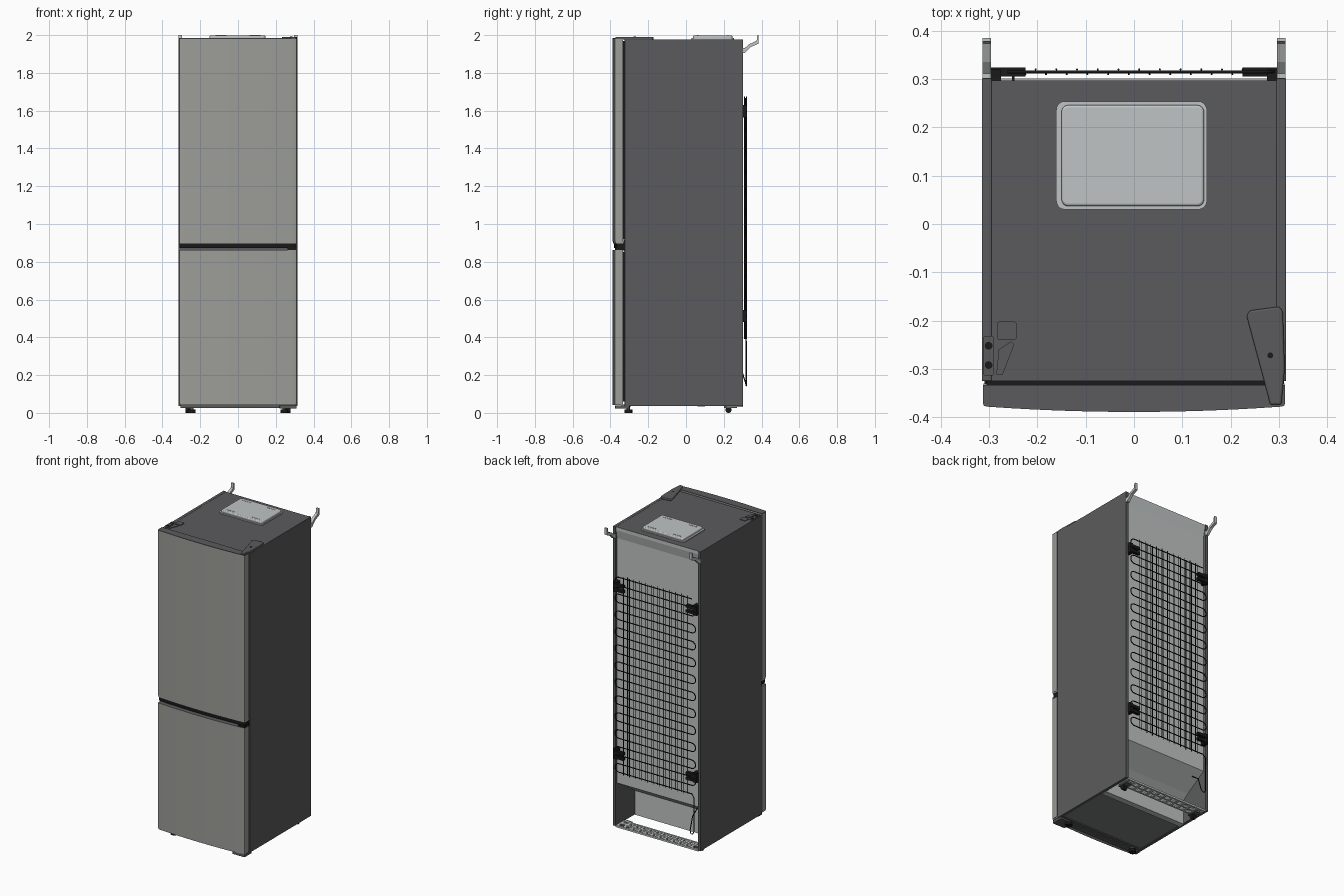
import bpy, bmesh, math
from mathutils import Vector

if "Cube" in bpy.data.objects:
    bpy.data.objects.remove(bpy.data.objects["Cube"])


def material(name, r, g, b):
    m = bpy.data.materials.new(name)
    m.diffuse_color = (r, g, b, 1)
    m.use_nodes = True
    m.node_tree.nodes["Principled BSDF"].inputs["Base Color"].default_value = m.diffuse_color
    return m


STEEL = material("door grey", 0.335, 0.335, 0.315)
DARK = material("cabinet dark grey", 0.105, 0.105, 0.11)
LIGHT = material("light grey", 0.53, 0.55, 0.55)
MID = material("underside grey", 0.2, 0.21, 0.205)
BLACK = material("black", 0.01, 0.01, 0.01)


def finish(name, bm, mats, bevel=0, smooth=False):
    bmesh.ops.recalc_face_normals(bm, faces=bm.faces)
    me = bpy.data.meshes.new(name)
    bm.to_mesh(me)
    bm.free()
    ob = bpy.data.objects.new(name, me)
    bpy.context.collection.objects.link(ob)
    for m in mats:
        me.materials.append(m)
    if bevel:
        mod = ob.modifiers.new("bevel", 'BEVEL')
        mod.width, mod.segments = bevel, 3
        mod.limit_method = 'ANGLE'
    if smooth or bevel:
        bpy.ops.object.select_all(action='DESELECT')
        bpy.context.view_layer.objects.active = ob
        ob.select_set(True)
        bpy.ops.object.shade_smooth_by_angle(angle=math.radians(30))
    return ob


def prism(name, pts, axis, lo, hi, mats, rule=None, bevel=0, smooth=False):
    """Extrude an outline: axis 'x' takes (y, z) points, axis 'z' takes (x, y)."""
    bm = bmesh.new()

    def at(p, d):
        return (d, p[0], p[1]) if axis == 'x' else (p[0], p[1], d)
    a = [bm.verts.new(at(p, lo)) for p in pts]
    b = [bm.verts.new(at(p, hi)) for p in pts]
    bm.faces.new(a)
    bm.faces.new(b)
    for i in range(len(pts)):
        j = (i + 1) % len(pts)
        bm.faces.new((a[i], a[j], b[j], b[i]))
    bmesh.ops.recalc_face_normals(bm, faces=bm.faces)
    if rule:
        for f in bm.faces:
            f.material_index = rule(f)
    return finish(name, bm, mats, bevel, smooth)


def box(name, x0, x1, y0, y1, z0, z1, mat, bevel=0):
    return prism(name, [(x0, y0), (x1, y0), (x1, y1), (x0, y1)], 'z', z0, z1, [mat], bevel=bevel)


def rounded(x0, x1, y0, y1, r):
    pts = []
    for k, (cx, cy) in enumerate([(x1 - r, y1 - r), (x0 + r, y1 - r), (x0 + r, y0 + r), (x1 - r, y0 + r)]):
        for i in range(6):
            t = math.pi / 2 * (k + i / 5)
            pts.append((cx + r * math.cos(t), cy + r * math.sin(t)))
    return pts


def cylinder(name, centre, r, depth, axis, mat):
    bm = bmesh.new()
    bmesh.ops.create_cone(bm, cap_ends=True, segments=20, radius1=r, radius2=r, depth=depth)
    rot = Vector((0, 0, 1)).rotation_difference(Vector(axis)).to_matrix()
    bmesh.ops.rotate(bm, verts=bm.verts, matrix=rot)
    bmesh.ops.translate(bm, verts=bm.verts, vec=centre)
    return finish(name, bm, [mat], smooth=True)


def wires(name, paths, r, mat):
    cu = bpy.data.curves.new(name, 'CURVE')
    cu.dimensions = '3D'
    cu.bevel_depth, cu.bevel_resolution, cu.use_fill_caps = r, 1, True
    for path in paths:
        s = cu.splines.new('POLY')
        s.points.add(len(path) - 1)
        for p, q in zip(s.points, path):
            p.co = (*q, 1)
    cu.materials.append(mat)
    ob = bpy.data.objects.new(name, cu)
    bpy.context.collection.objects.link(ob)
    return ob


# Cabinet core with the machine niche cut out of the lower back
core = [(-0.325, 0.04), (0.10, 0.04), (0.10, 0.19), (0.14, 0.22), (0.285, 0.31),
        (0.285, 1.90), (0.297, 1.955), (0.297, 1.977), (-0.325, 1.977)]


def core_rule(f):
    n = f.normal
    if n.z < -0.9:
        return 2
    return 1 if n.y > 0.1 or n.z < -0.1 else 0


prism("cabinet_core", core, 'x', -0.3, 0.3, [DARK, LIGHT, MID], core_rule)

# Side walls with returned rear flanges
for side, s in (("left", -1), ("right", 1)):
    a, b = sorted((s * 0.315, s * 0.295))
    box(side + "_side_wall", a, b, -0.325, 0.302, 0.036, 1.978, DARK, 0.002)
    # Wall spacer bracket at the top of the back
    a, b = sorted((s * 0.314, s * 0.296))
    prism(side + "_wall_spacer",
          [(0.295, 1.905), (0.312, 1.905), (0.345, 1.938), (0.385, 1.955), (0.385, 2.0),
           (0.378, 2.0), (0.374, 1.97), (0.335, 1.952), (0.312, 1.932), (0.295, 1.932)],
          'x', a, b, [LIGHT])

# Doors: gently bowed front, dark end caps
outline = [(-0.313, -0.333), (-0.313, -0.37), (-0.311, -0.376)]
outline += [(x, -0.389 + 0.011 * (x / 0.305) ** 2) for x in [-0.305 + 0.61 * i / 24 for i in range(25)]]
outline += [(0.311, -0.376), (0.313, -0.37), (0.313, -0.333)]


def cap_rule(f):
    return 1 if abs(f.normal.z) > 0.9 else 0


for name, z0, z1 in (("lower_door", 0.05, 0.862), ("upper_door", 0.908, 1.98)):
    prism(name, outline, 'z', z0, z1, [STEEL, DARK], cap_rule, smooth=True)
    box(name + "_gasket", -0.305, 0.305, -0.334, -0.324, z0 + 0.01, z1 - 0.01, BLACK)
prism("upper_door_top_cap", outline, 'z', 1.98, 1.984, [DARK])
prism("lower_door_foot_cap", [(x * 0.99, y) for x, y in outline], 'z', 0.042, 0.05, [STEEL])

# Black grip channel between the doors
prism("grip_channel", [(x * 0.99, y + 0.008) for x, y in outline], 'z', 0.874, 0.898, [BLACK], smooth=True)
prism("grip_lip", [(x * 0.995, y + 0.003) for x, y in outline], 'z', 0.898, 0.908, [STEEL], smooth=True)
box("middle_hinge", 0.262, 0.31, -0.375, -0.325, 0.862, 0.876, BLACK)
box("door_gap_rail", -0.3, 0.3, -0.33, -0.32, 0.855, 0.915, DARK)

# Plinth strip and lower hinge
box("front_plinth", -0.305, 0.305, -0.345, -0.31, 0.026, 0.045, DARK)
box("lower_hinge", 0.22, 0.31, -0.375, -0.30, 0.022, 0.04, DARK, 0.003)

# Feet and rear wheels
for side, s in (("left", -1), ("right", 1)):
    cylinder(side + "_front_foot", (s * 0.245, -0.305, 0.009), 0.021, 0.018, (0, 0, 1), BLACK)
    cylinder(side + "_foot_stem", (s * 0.245, -0.305, 0.03), 0.009, 0.03, (0, 0, 1), DARK)
    cylinder(side + "_rear_wheel", (s * 0.265, 0.225, 0.016), 0.016, 0.025, (1, 0, 0), BLACK)
    box(side + "_wheel_bracket", s * 0.265 - 0.02, s * 0.265 + 0.02, 0.2, 0.27, 0.026, 0.04, DARK)

# Slotted floor rail of the machine niche
for i, y in enumerate((0.215, 0.252, 0.289)):
    box(f"floor_rail_{i}", -0.297, 0.297, y, y + 0.012, 0.03, 0.042, LIGHT)
for i in range(13):
    x = -0.288 + 0.576 * i / 12
    box(f"floor_rail_rib_{i}", x - 0.008, x + 0.008, 0.216, 0.3, 0.031, 0.041, LIGHT)

# Underside rim strips
for i, (y0, y1) in enumerate(((-0.32, -0.29), (0.06, 0.1))):
    box(f"underside_strip_{i}", -0.297, 0.297, y0, y1, 0.033, 0.041, DARK if i == 0 else LIGHT)

# Top cover plate with flange and raised centre
prism("top_cover_flange", rounded(-0.161, 0.151, 0.03, 0.254, 0.018), 'z', 1.976, 1.984, [LIGHT], smooth=True)
prism("top_cover", rounded(-0.15, 0.145, 0.037, 0.246, 0.014), 'z', 1.98, 1.998, [LIGHT], bevel=0.005)
for i, (x, y) in enumerate(((-0.09, 0.222), (0.09, 0.222), (-0.09, 0.062), (0.09, 0.062))):
    box(f"top_cover_rib_{i}", x - 0.03, x + 0.03, y - 0.003, y + 0.003, 1.996, 1.9995, LIGHT)

# Top hinge cover and the unused hinge fittings
prism("top_hinge_cover", [(0.233, -0.19), (0.24, -0.179), (0.3, -0.171), (0.308, -0.18), (0.312, -0.3),
                          (0.305, -0.374), (0.282, -0.374), (0.268, -0.32)], 'z', 1.976, 1.991, [DARK], bevel=0.004)
cylinder("hinge_cover_screw", (0.282, -0.272, 1.991), 0.006, 0.003, (0, 0, 1), BLACK)
prism("blank_cap", rounded(-0.284, -0.243, -0.24, -0.202, 0.006), 'z', 1.976, 1.981, [DARK])
prism("screw_plate", rounded(-0.312, -0.29, -0.314, -0.232, 0.005), 'z', 1.976, 1.982, [DARK])
prism("blank_wedge", [(-0.285, -0.312), (-0.272, -0.312), (-0.248, -0.25), (-0.254, -0.243),
                      (-0.28, -0.26)], 'z', 1.976, 1.981, [DARK])
for i, y in enumerate((-0.252, -0.292)):
    cylinder(f"plate_screw_{i}", (-0.301, y, 1.982), 0.008, 0.004, (0, 0, 1), BLACK)

# Condenser: serpentine tube with half-round bends
N, Z0, Z1, Y, HW = 24, 0.40, 1.665, 0.315, 0.262
pitch = (Z1 - Z0) / (N - 1)
tube = []
for k in range(N):
    z, s = Z1 - k * pitch, 1 if k % 2 == 0 else -1
    tube += [(-s * HW, Y, z), (s * HW, Y, z)]
    if k < N - 1:
        for i in range(1, 7):
            t = math.pi * i / 7
            tube.append((s * (HW + pitch / 2 * math.sin(t)), Y, z - pitch / 2 * (1 - math.cos(t))))
wires("condenser_tube", [tube], 0.0032, BLACK)

# Upright wires on both faces of the tube
rods = []
for i in range(22):
    x = -0.225 + 0.45 * i / 21
    y = Y + (0.005 if i % 2 else -0.005)
    rods.append([(x, y, Z0 - 0.01), (x, y, Z1 + 0.01)])
wires("condenser_wires", rods, 0.0022, BLACK)

# Drop pipe from condenser into the niche
wires("drop_pipe", [[(-0.262, Y, 0.40), (-0.28, Y + 0.004, 0.38), (-0.28, Y + 0.004, 0.16),
                     (-0.272, Y + 0.004, 0.142), (-0.258, Y + 0.004, 0.142), (-0.25, Y, 0.16),
                     (-0.25, 0.29, 0.24), (-0.25, 0.22, 0.29)]], 0.003, BLACK)

# Condenser mounting clips
for i, z in enumerate((0.515, 1.6)):
    for side, s in (("left", -1), ("right", 1)):
        for j, dz in enumerate((-0.02, 0.012)):
            a, b = sorted((s * 0.298, s * 0.225))
            box(f"{side}_clip_{i}_{j}", a, b, 0.305, 0.324, z + dz - 0.009, z + dz + 0.009, BLACK)
        a, b = sorted((s * 0.3, s * 0.275))
        box(f"{side}_clip_base_{i}", a, b, 0.284, 0.32, z - 0.035, z + 0.03, BLACK)
